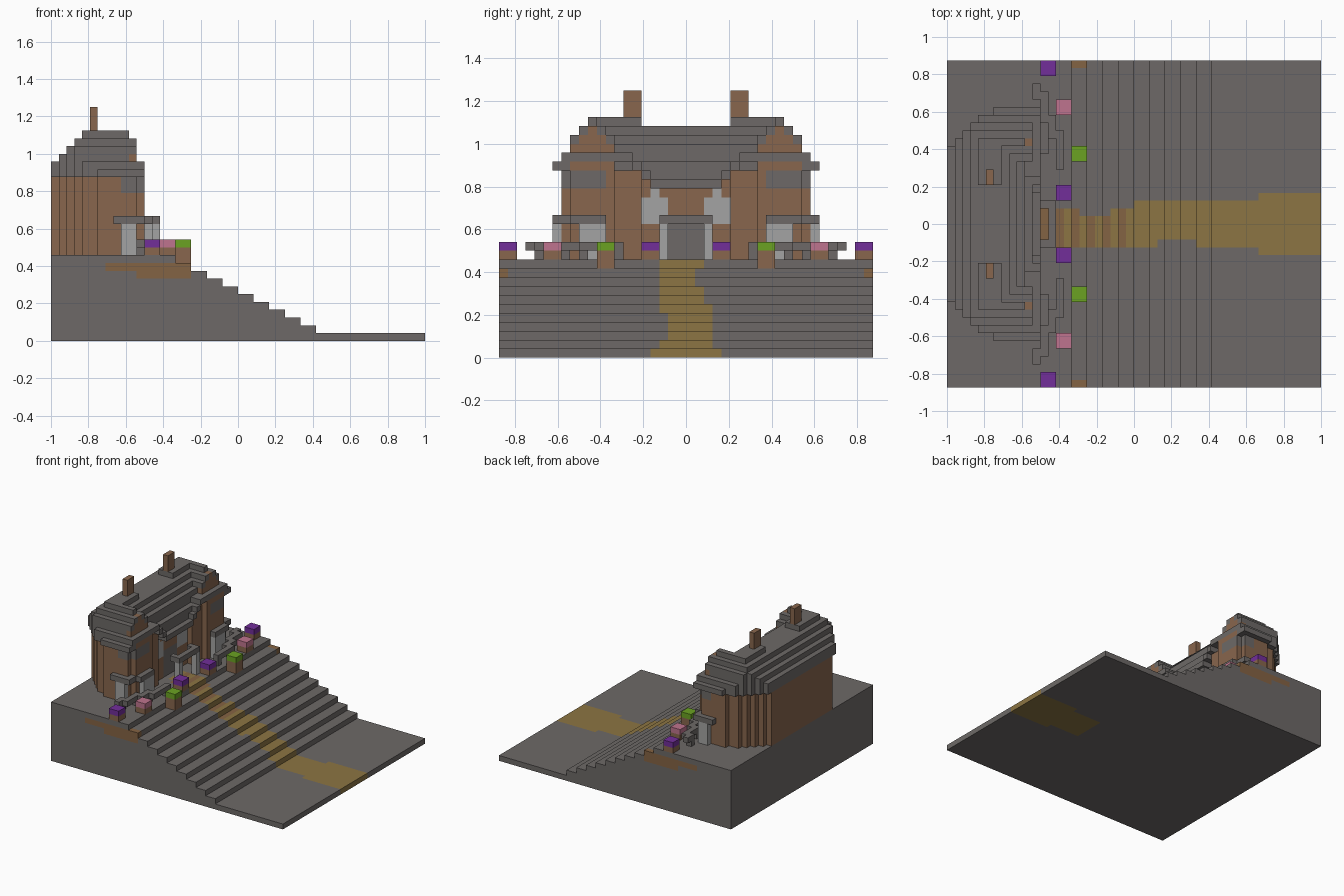
import bpy, bmesh
from mathutils import Vector

cube = bpy.data.objects.get("Cube")
if cube:
    bpy.data.objects.remove(cube, do_unlink=True)

U = 1 / 24  # one block


def material(name, rgb):
    lin = [((c / 255 + 0.055) / 1.055) ** 2.4 for c in rgb] + [1]
    m = bpy.data.materials.new(name)
    m.use_nodes = True
    m.diffuse_color = lin
    m.node_tree.nodes["Principled BSDF"].inputs["Base Color"].default_value = lin
    return m


STONE = material("grey stone", (109, 105, 103))
WOOD = material("brown wood", (136, 102, 77))
GLASS = material("pale glass", (164, 164, 163))
GOLD = material("gold path", (140, 117, 67))
DIRT = material("brown dirt", (132, 99, 67))
PURPLE = material("purple petals", (114, 46, 154))
PINK = material("pink petals", (191, 116, 142))
GREEN = material("green leaves", (107, 162, 34))


def box(x0, x1, y0, y1, z0, z1):
    return {(x, y, z) for x in range(x0, x1) for y in range(y0, y1) for z in range(z0, z1)}


def mirror(cells):
    return cells | {(x, -1 - y, z) for x, y, z in cells}


def build(name, cells, mats, rule=lambda c: 0):
    """Skin a set of blocks, keeping only outside faces, and merge flat areas."""
    bm = bmesh.new()
    verts = {}

    def vert(p):
        p = tuple(p)
        if p not in verts:
            verts[p] = bm.verts.new(Vector(p) * U)
        return verts[p]

    for c in cells:
        for axis in range(3):
            for side in (0, 1):
                n = list(c)
                n[axis] += 2 * side - 1
                if tuple(n) in cells:
                    continue
                a, b = (axis + 1) % 3, (axis + 2) % 3
                ring = []
                for da, db in ((0, 0), (1, 0), (1, 1), (0, 1)):
                    p = list(c)
                    p[axis] += side
                    p[a] += da
                    p[b] += db
                    ring.append(vert(p))
                f = bm.faces.new(ring if side else ring[::-1])
                f.material_index = rule(c)
    bmesh.ops.dissolve_limit(bm, angle_limit=0.01, verts=bm.verts, edges=bm.edges,
                             delimit={'MATERIAL'})
    me = bpy.data.meshes.new(name)
    bm.to_mesh(me)
    bm.free()
    for m in mats:
        me.materials.append(m)
    ob = bpy.data.objects.new(name, me)
    bpy.context.collection.objects.link(ob)
    return ob


# Terraced hill with a winding path
def ground_top(x):
    return 11 if x < -8 else max(1, 10 - (x + 8) // 2)


BENDS = [(-13, -2, 2), (-12, -3, 2), (-7, -3, 1), (-3, -3, 2), (0, -3, 3),
         (3, -2, 3), (8, -3, 3), (16, -4, 4)]


def ground_rule(c):
    x, y, z = c
    if x >= -13 and z == ground_top(x) - 1:
        lo, hi = [b[1:] for b in BENDS if b[0] <= x][-1]
        if lo <= y < hi:
            return 2 if -13 < x < 0 and x % 2 == 0 else 1
    if abs(y + 0.5) > 20 and x < -6 and (z == 9 and x >= -17 or z == 8 and x >= -13):
        return 2
    return 0


hill = set()
for x in range(-24, 24):
    hill |= box(x, x + 1, -21, 21, 0, ground_top(x))
build("terraced_hill", hill, [STONE, GOLD, DIRT], ground_rule)


# House: half the plan is laid out on +y, then mirrored
def half_width(x):
    return min(14, 9 + x + 24 - (x > -20))


def gable(y):
    return 27 - abs(y - 10) - (abs(y - 10) >= 3)


def roof_top(x, y):
    back = x + 47
    end = {14: 22, 13: 23, 12: 25, 11: 26}.get(y, 27)
    front = 26 - max(0, x + 17) - max(0, x + 15)
    main = min(back, end, front + 1 if y > 4 and x < -17 else front)
    if y >= 6:
        main = max(main, min(gable(y), back, end + 1))
    return main


walls, roof = set(), set()
for x in range(-24, -12):
    for y in range(half_width(x) + 1):
        top = roof_top(x, y)
        if y < 8 and x > -16:        # sagging valley between the wings
            low = min(22, 19 + max(0, y - 3))
            roof |= box(x, x + 1, y, y + 1, low, max(top, low + 1))
        elif x < -14:
            roof |= box(x, x + 1, y, y + 1, 21, top)
        elif x == -14:               # wooden gable under a stepped verge
            low = top - 1 if 8 <= y <= 12 else 21
            roof |= box(x, x + 1, y, y + 1, min(low, top - 1), min(top, 26))
        if y < half_width(x) and (x < -14 or x == -14 and y > 4):
            walls |= box(x, x + 1, y, y + 1, 11, 21)
    if x == -14:
        for y in range(8, 13):
            walls |= box(x, x + 1, y, y + 1, 21, gable(y) - 1)
walls |= box(-13, -12, 8, 13, 11, 22)
roof |= box(-13, -12, 8, 14, 22, 23) | box(-13, -12, 13, 15, 21, 22)

# Windows and doorway replace wall blocks
arches = box(-15, -14, 2, 5, 15, 18) | box(-15, -14, 3, 4, 18, 19)
shutters = box(-13, -12, 9, 13, 19, 21) | box(-15, -13, 13, 14, 19, 21)
doorway = box(-15, -14, 0, 2, 11, 16)
walls -= arches | shutters | doorway | roof
build("house_walls", mirror(walls), [WOOD])
build("stepped_roof", mirror(roof), [STONE])
build("arched_windows", mirror(arches), [GLASS])
build("upper_windows", mirror(shutters), [STONE])
build("doorway", mirror(doorway), [STONE])
build("chimneys", mirror(box(-19, -18, 5, 7, 26, 30)), [WOOD])

# Corner bays with canopies
bay = box(-12, -11, 9, 12, 11, 15) | box(-15, -13, 14, 15, 11, 15)
canopy = box(-12, -11, 9, 13, 15, 16) | box(-13, -12, 13, 15, 15, 16) | box(-16, -13, 14, 15, 15, 16)
build("bay_windows", mirror(bay), [GLASS])
build("bay_canopies", mirror(canopy), [STONE])

# Porch
build("porch_beam", mirror(box(-11, -10, 0, 3, 15, 16) | box(-12, -11, 2, 3, 15, 16)), [STONE])
build("porch_posts", mirror(box(-11, -10, 2, 3, 11, 15)), [GLASS])

# Curved garden fence: rails on short posts
fence = set()
for x, y0, y1 in ((-13, 16, 18), (-12, 13, 17), (-11, 11, 14), (-10, 7, 12)):
    fence |= box(x, x + 1, y0, y1, 12, 13) | box(x, x + 1, y0, y0 + 1, 11, 12)
build("garden_fence", mirror(fence), [STONE])

# Flower boxes
for name, x, y, petals in (("outer", -12, 19, PURPLE), ("middle", -10, 14, PINK),
                           ("front", -8, 8, GREEN), ("inner", -10, 3, PURPLE)):
    base = ground_top(x)
    build(name + "_planters", mirror(box(x, x + 2, y, y + 2, base, 12)), [WOOD])
    build(name + "_flowers", mirror(box(x, x + 2, y, y + 2, 12, 13)), [petals])
